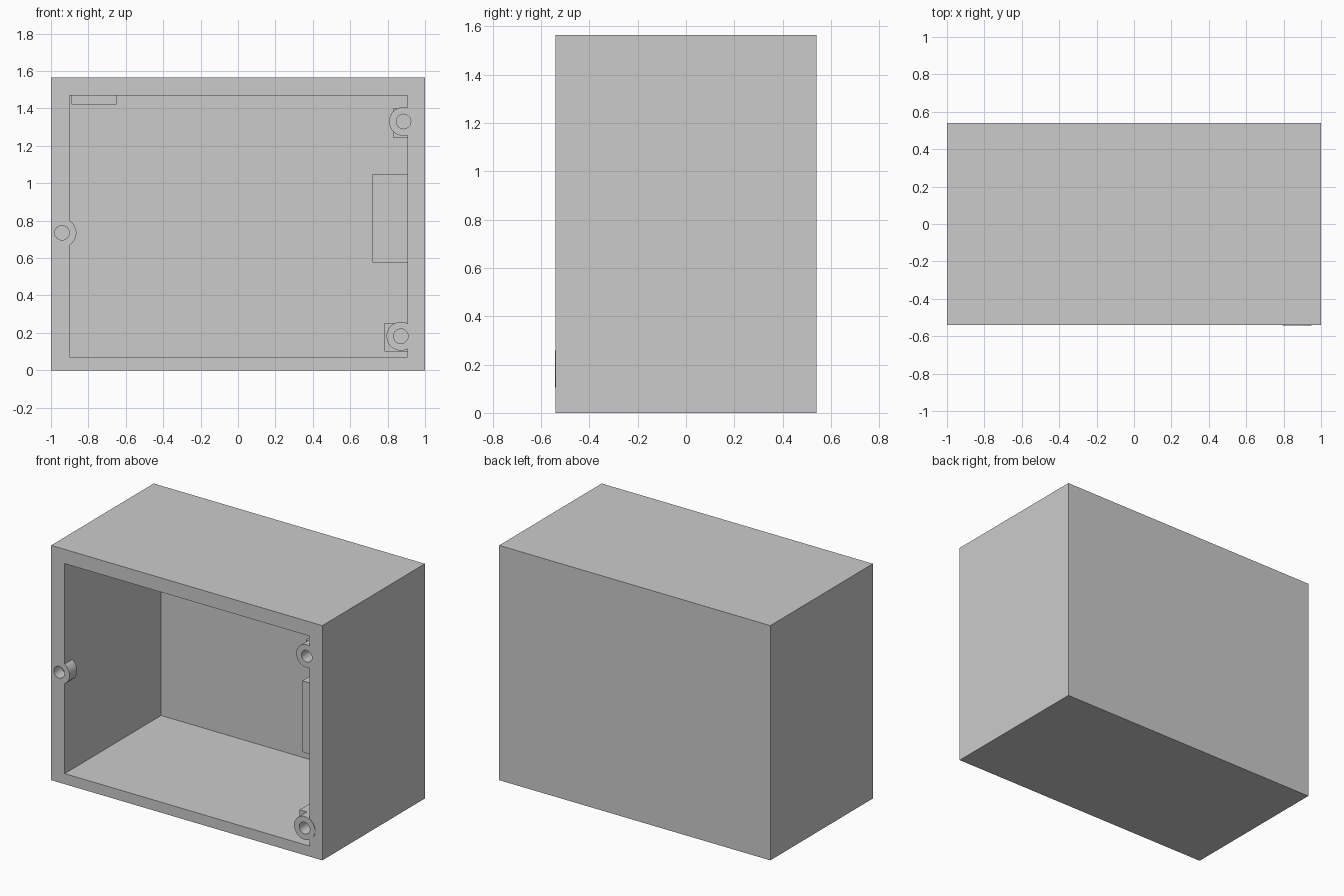
import bpy, bmesh, math

if "Cube" in bpy.data.objects:
    bpy.data.objects.remove(bpy.data.objects["Cube"])

Y0, Y1, H = -0.54, 0.54, 1.565   # front plane, back plane, height


def prism(name, pts, y0, y1):
    """Extrude an (x, z) outline from y0 to y1."""
    bm = bmesh.new()
    front = [bm.verts.new((x, y0, z)) for x, z in pts]
    back = [bm.verts.new((x, y1, z)) for x, z in pts]
    bm.faces.new(front)
    bm.faces.new(back[::-1])
    n = len(pts)
    for i in range(n):
        j = (i + 1) % n
        bm.faces.new((front[i], back[i], back[j], front[j]))
    bmesh.ops.recalc_face_normals(bm, faces=bm.faces)
    me = bpy.data.meshes.new(name)
    bm.to_mesh(me)
    bm.free()
    ob = bpy.data.objects.new(name, me)
    bpy.context.collection.objects.link(ob)
    return ob


def box(name, x0, x1, z0, z1, y0, y1):
    return prism(name, [(x0, z0), (x1, z0), (x1, z1), (x0, z1)], y0, y1)


def disc(name, x, z, r, y0, y1, n=40):
    # outline is held just inside the outer side walls
    pts = []
    for i in range(n):
        a = 2 * math.pi * i / n
        px, pz = x + r * math.cos(a), z + r * math.sin(a)
        if px > -0.995:
            pts.append((px, pz))
    return prism(name, pts, y0, y1)


def combine(target, other, op):
    mod = target.modifiers.new("bool", 'BOOLEAN')
    mod.operation, mod.solver, mod.object = op, 'EXACT', other
    bpy.context.view_layer.objects.active = target
    bpy.ops.object.modifier_apply(modifier=mod.name)
    bpy.data.objects.remove(other, do_unlink=True)


# Hollow shell, open at the front
case = box("open_case", -1, 1, 0, H, Y0, Y1)
combine(case, box("cavity", -0.90, 0.905, 0.07, 1.47, Y0 - 0.1, 0.475), 'DIFFERENCE')

# Blocks on the inner walls: side block, top rail, two boss supports
for name, x0, x1, z0, z1, y0, y1 in [
        ("side_block", 0.72, 0.95, 0.575, 1.05, -0.35, 0.50),
        ("top_rail", -0.89, -0.65, 1.42, 1.50, -0.42, 0.50),
        ("upper_support", 0.83, 0.95, 1.245, 1.40, -0.47, -0.20),
        ("lower_support", 0.783, 0.95, 0.10, 0.253, -0.47, -0.20)]:
    combine(case, box(name, x0, x1, z0, z1, y0, y1), 'UNION')

# Screw bosses, then their holes
bosses = [(-0.941, 0.735, Y0, 0.08), (0.885, 1.33, Y0, 0.20), (0.871, 0.182, Y0 - 0.003, 0.20)]
for x, z, y, depth in bosses:
    combine(case, disc("boss", x, z, 0.077, y, Y0 + 0.08), 'UNION')
for x, z, y, depth in bosses:
    combine(case, disc("hole", x, z, 0.039, Y0 - 0.1, Y0 + depth, 32), 'DIFFERENCE')

# Smooth the round parts only
bpy.ops.object.select_all(action='DESELECT')
case.select_set(True)
bpy.context.view_layer.objects.active = case
bpy.ops.object.shade_smooth_by_angle(angle=math.radians(30))
